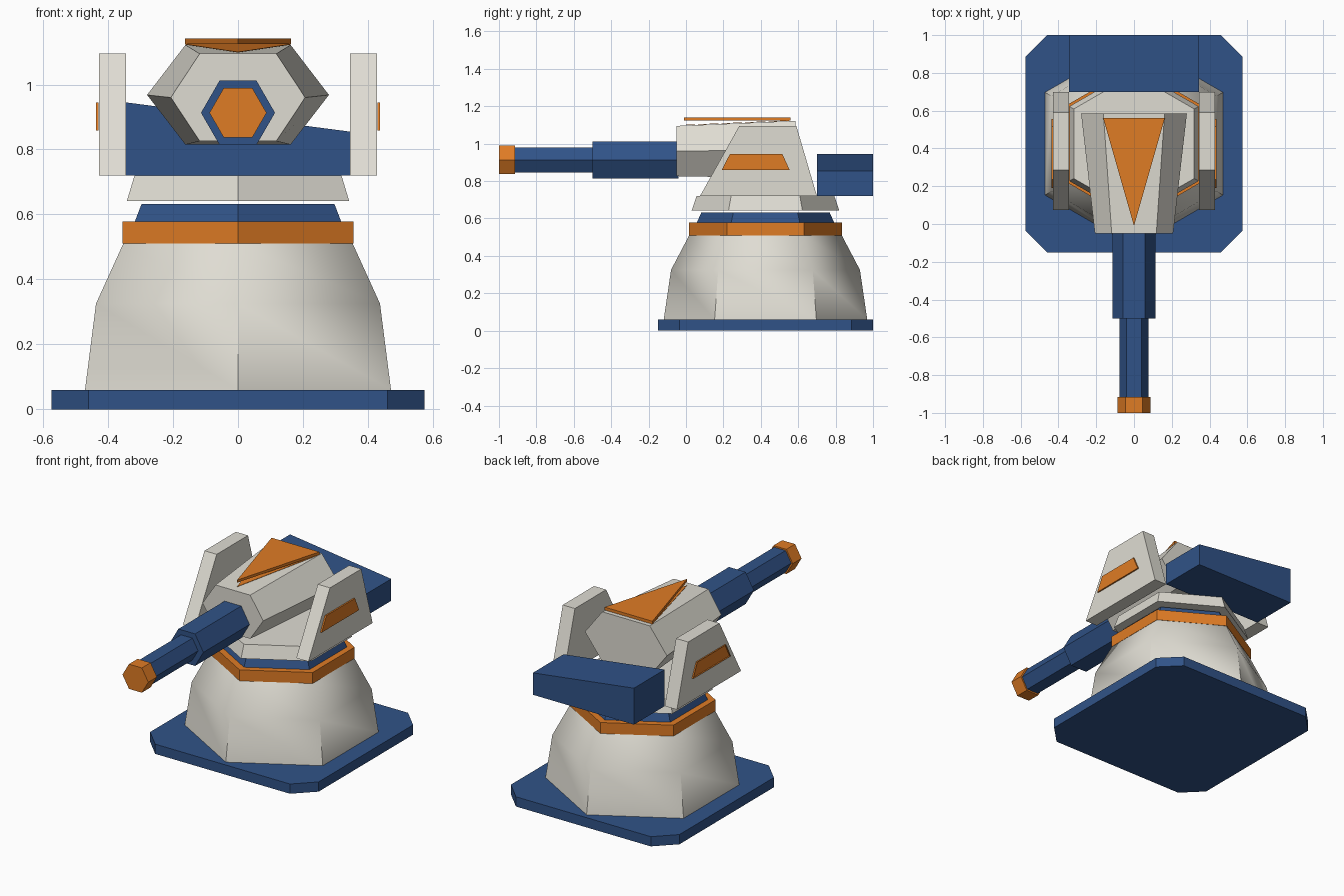
import bpy
import bmesh
from math import cos, sin, pi, radians

if "Cube" in bpy.data.objects:
    bpy.data.objects.remove(bpy.data.objects["Cube"], do_unlink=True)


def make_material(name, color):
    mat = bpy.data.materials.new(name)
    mat.use_nodes = True
    mat.diffuse_color = (*color, 1)
    mat.node_tree.nodes["Principled BSDF"].inputs["Base Color"].default_value = (*color, 1)
    return mat


GREY = make_material("warm grey", (0.74, 0.72, 0.65))
BLUE = make_material("navy blue", (0.030, 0.086, 0.245))
ORANGE = make_material("orange", (0.74, 0.20, 0.018))
CY = 0.425  # turret axis


def loft(name, rings, mat, open_end=False):
    """Bridge equal-length rings of points and cap both ends."""
    bm = bmesh.new()
    loops = [[bm.verts.new(p) for p in ring] for ring in rings]
    n = len(loops[0])
    for a, b in zip(loops, loops[1:]):
        for i in range(n):
            j = (i + 1) % n
            bm.faces.new((a[i], a[j], b[j], b[i]))
    bm.faces.new(loops[0][::-1])
    end = bm.faces.new(loops[-1])
    bmesh.ops.recalc_face_normals(bm, faces=bm.faces)
    if open_end:
        bmesh.ops.delete(bm, geom=[end], context='FACES_ONLY')
    mesh = bpy.data.meshes.new(name)
    bm.to_mesh(mesh)
    bm.free()
    mesh.materials.append(mat)
    obj = bpy.data.objects.new(name, mesh)
    bpy.context.collection.objects.link(obj)
    return obj


def hex_upright(r, z):
    """Level hexagon with corners toward front and back."""
    return [(r * sin(k * pi / 3), CY + r * cos(k * pi / 3), z) for k in range(6)]


def hex_facing(r, y, z):
    """Hexagon facing front with corners at the sides."""
    return [(r * cos(k * pi / 3), y, z + r * sin(k * pi / 3)) for k in range(6)]


def tower(name, profile, mat):
    return loft(name, [hex_upright(r, z) for r, z in profile], mat)


# Base plate with cut corners
s, c = 0.575, 0.46
plate = [(s, c), (c, s), (-c, s), (-s, c), (-s, -c), (-c, -s), (c, -s), (s, -c)]
loft("base_plate", [[(x, CY + y, z) for x, y in plate] for z in (0, 0.06)], BLUE)

# Pedestal and rings
pedestal = tower("pedestal", [(0.544, 0.06), (0.505, 0.325), (0.408, 0.51)], GREY)
bpy.ops.object.select_all(action='DESELECT')
pedestal.select_set(True)
bpy.context.view_layer.objects.active = pedestal
bpy.ops.object.shade_smooth_by_angle(angle=radians(57))
tower("pedestal_ring", [(0.41, 0.51), (0.41, 0.578)], ORANGE)
tower("neck", [(0.367, 0.578), (0.343, 0.632)], BLUE)
tower("turntable", [(0.395, 0.642), (0.368, 0.72)], GREY)

# Side arms with raised panels
arm = [(0.075, 0.72), (0.70, 0.72), (0.59, 1.095), (0.285, 1.095)]
panel = [(0.19, 0.858), (0.555, 0.858), (0.515, 0.945), (0.235, 0.945)]
for side, label in ((1, "left"), (-1, "right")):
    loft(label + "_arm", [[(side * x, y, z) for y, z in arm] for x in (0.345, 0.428)], GREY)
    loft(label + "_panel", [[(side * x, y, z) for y, z in panel] for x in (0.429, 0.438)],
         ORANGE, open_end=side < 0)

# Rear counterweight with sloping top
end = [(-0.345, 0.72), (0.345, 0.72), (0.345, 0.855), (-0.345, 0.945)]
loft("counterweight", [[(x, y, z) for x, z in end] for y in (0.70, 1.0)], BLUE)


# Tapered head
def head_ring(y, wide, narrow, low, mid, high):
    return [(wide, y, mid), (narrow, y, high), (-narrow, y, high),
            (-wide, y, mid), (-narrow, y, low), (narrow, y, low)]


loft("head", [head_ring(-0.05, 0.207, 0.118, 0.826, 0.96, 1.095),
              head_ring(0.585, 0.28, 0.162, 0.815, 0.968, 1.122)], GREY)

# Triangular top marking and plate above it
tri = [(0, -0.01), (0.163, 0.56), (-0.163, 0.56)]
loft("head_marking", [[(x, y, 1.097 + 0.0425 * (y + 0.05) + h) for x, y in tri]
                      for h in (0, 0.002)], ORANGE)
loft("top_plate", [[(x, y, z) for x, y in tri] for z in (1.125, 1.141)], ORANGE)

# Barrel
for name, r, back, front, mat in (("barrel_sleeve", 0.114, -0.04, -0.5, BLUE),
                                  ("barrel", 0.078, -0.5, -0.92, BLUE),
                                  ("muzzle", 0.088, -0.915, -1.0, ORANGE)):
    loft(name, [hex_facing(r, y, 0.913) for y in (back, front)], mat)
